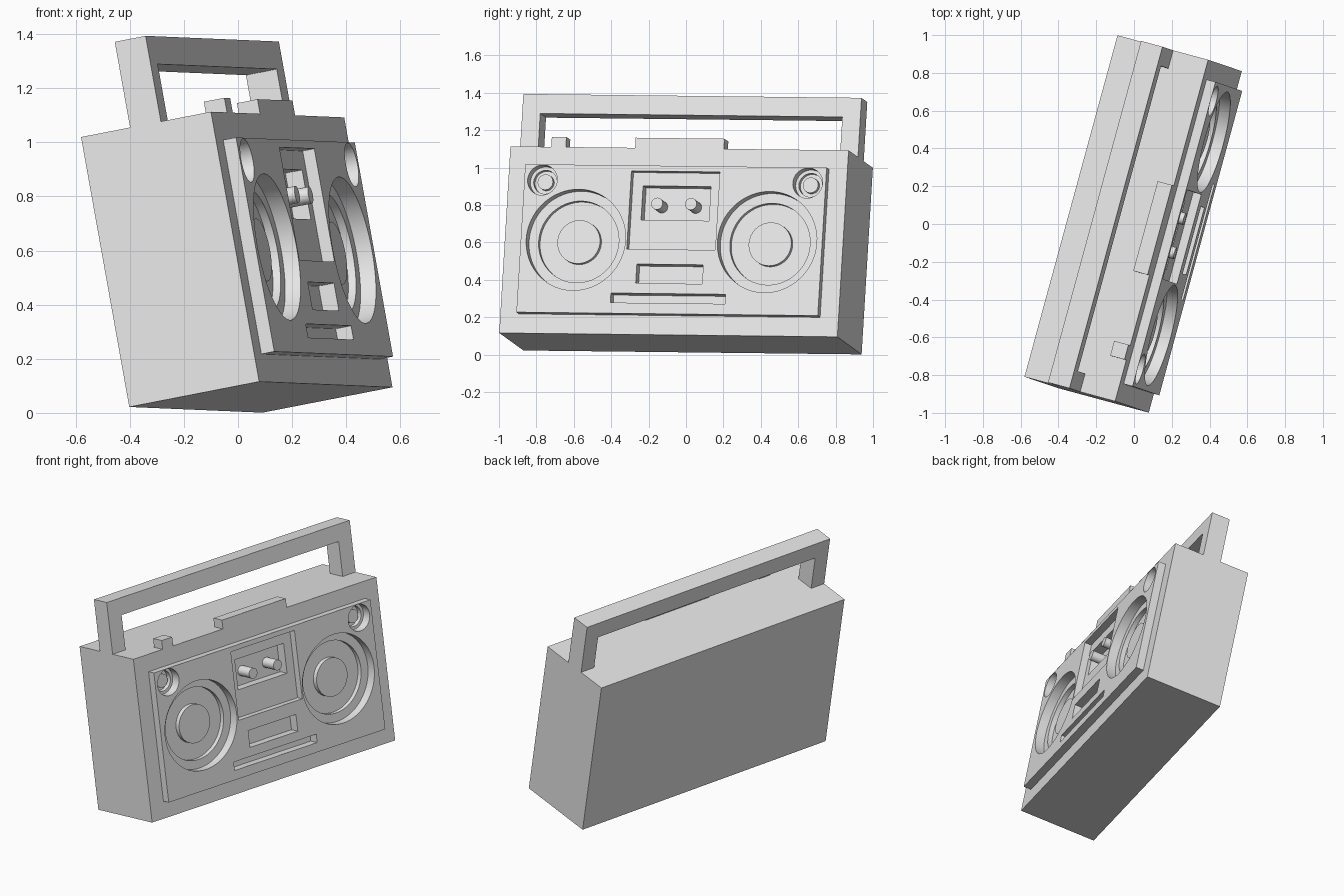
import bpy
from math import radians
from mathutils import Matrix, Euler, Vector

if "Cube" in bpy.data.objects:
    bpy.data.objects.remove(bpy.data.objects["Cube"], do_unlink=True)

grey = bpy.data.materials.new("light_grey")
grey.use_nodes = True
grey.diffuse_color = (0.8, 0.8, 0.8, 1)
grey.node_tree.nodes["Principled BSDF"].inputs["Base Color"].default_value = (0.8, 0.8, 0.8, 1)

# Everything is built upright with the case front at y = 0, then tilted at the end
HALF, DEPTH, HEIGHT = 0.937, 0.506, 1.015
PANEL = -0.05
OUT = -0.2
parts = []


def finish(ob, name, keep):
    ob.name = name
    ob.data.materials.append(grey)
    if keep:
        parts.append(ob)
    return ob


def box(name, x, y, z, keep=True):
    bpy.ops.mesh.primitive_cube_add(size=1)
    ob = bpy.context.object
    size = Vector((x[1] - x[0], y[1] - y[0], z[1] - z[0]))
    mid = Vector((sum(x), sum(y), sum(z))) / 2
    ob.data.transform(Matrix.Translation(mid) @ Matrix.Diagonal(size.to_4d()))
    return finish(ob, name, keep)


def disc(name, x, z, r, y, keep=True, sides=64):
    bpy.ops.mesh.primitive_cylinder_add(vertices=sides, radius=r, depth=y[1] - y[0])
    ob = bpy.context.object
    ob.data.transform(Matrix.Translation((x, sum(y) / 2, z)) @ Matrix.Rotation(radians(90), 4, 'X'))
    return finish(ob, name, keep)


def frame(name, half, wall, y, z_low, z_in, z_top):
    """Upside-down U extruded through its thickness."""
    i = half - wall
    outline = [(-half, z_low), (-i, z_low), (-i, z_in), (i, z_in),
               (i, z_low), (half, z_low), (half, z_top), (-half, z_top)]
    n = len(outline)
    verts = [(px, py, pz) for py in y for px, pz in outline]
    faces = [tuple(range(n)), tuple(reversed(range(n, 2 * n)))]
    faces += [(k, k + n, (k + 1) % n + n, (k + 1) % n) for k in range(n)]
    me = bpy.data.meshes.new(name)
    me.from_pydata(verts, [], faces)
    ob = bpy.data.objects.new(name, me)
    bpy.context.collection.objects.link(ob)
    return finish(ob, name, True)


# Case, raised front panel and carrying handle
case = box("case", (-HALF, HALF), (0, DEPTH), (0, HEIGHT))
panel = box("front_panel", (-0.835, 0.835), (PANEL, 0), (0.105, 0.91))
frame("handle", HALF, 0.1, (0.195, 0.315), HEIGHT, 1.232, 1.337)

# Buttons on the top
box("button_bar", (-0.246, 0.246), (0, 0.08), (HEIGHT, 1.07))
box("power_button", (-0.711, -0.63), (0, 0.08), (HEIGHT, 1.07))

# Recesses for the speakers, tweeters, tape door, window and slots
cutters = []
for side, label in ((-1, "right"), (1, "left")):
    for part, x, z, rim, ring, cap in (("speaker", 0.53, 0.502, 0.275, 0.222, 0.118),
                                       ("tweeter", 0.735, 0.825, 0.082, 0.064, 0.042)):
        cutters.append(disc("cutter", side * x, z, rim, (OUT, 0.01), False))
        cutters.append(disc("cutter", side * x, z, ring, (OUT, 0.04), False))
        disc(f"{label}_{part}_cap", side * x, z, cap, (0.01, 0.04))
    disc(f"{label}_tape_reel", side * 0.094, 0.705, 0.032, (-0.045, 0.06), sides=32)
for half, floor, low, high in ((0.245, -0.005, 0.455, 0.88), (0.188, 0.06, 0.622, 0.808),
                               (0.184, 0.01, 0.27, 0.374), (0.318, 0.01, 0.163, 0.215)):
    cutters.append(box("cutter", (-half, half), (OUT, floor), (low, high), False))

for target in (panel, case):
    bpy.context.view_layer.objects.active = target
    for cutter in cutters:
        mod = target.modifiers.new("recess", 'BOOLEAN')
        mod.operation = 'DIFFERENCE'
        mod.solver = 'EXACT'
        mod.object = cutter
        bpy.ops.object.modifier_apply(modifier=mod.name)
for cutter in cutters:
    bpy.data.objects.remove(cutter, do_unlink=True)

# Tilt the whole set and smooth the round walls
pose = Matrix.Translation((0.3245, -0.0947, 0.105)) @ Euler(
    (radians(-10.66), radians(0.64), radians(74.76))).to_matrix().to_4x4()
bpy.ops.object.select_all(action='DESELECT')
for ob in parts:
    ob.data.transform(pose)
    ob.select_set(True)
bpy.context.view_layer.objects.active = case
bpy.ops.object.shade_smooth_by_angle(angle=radians(30))
